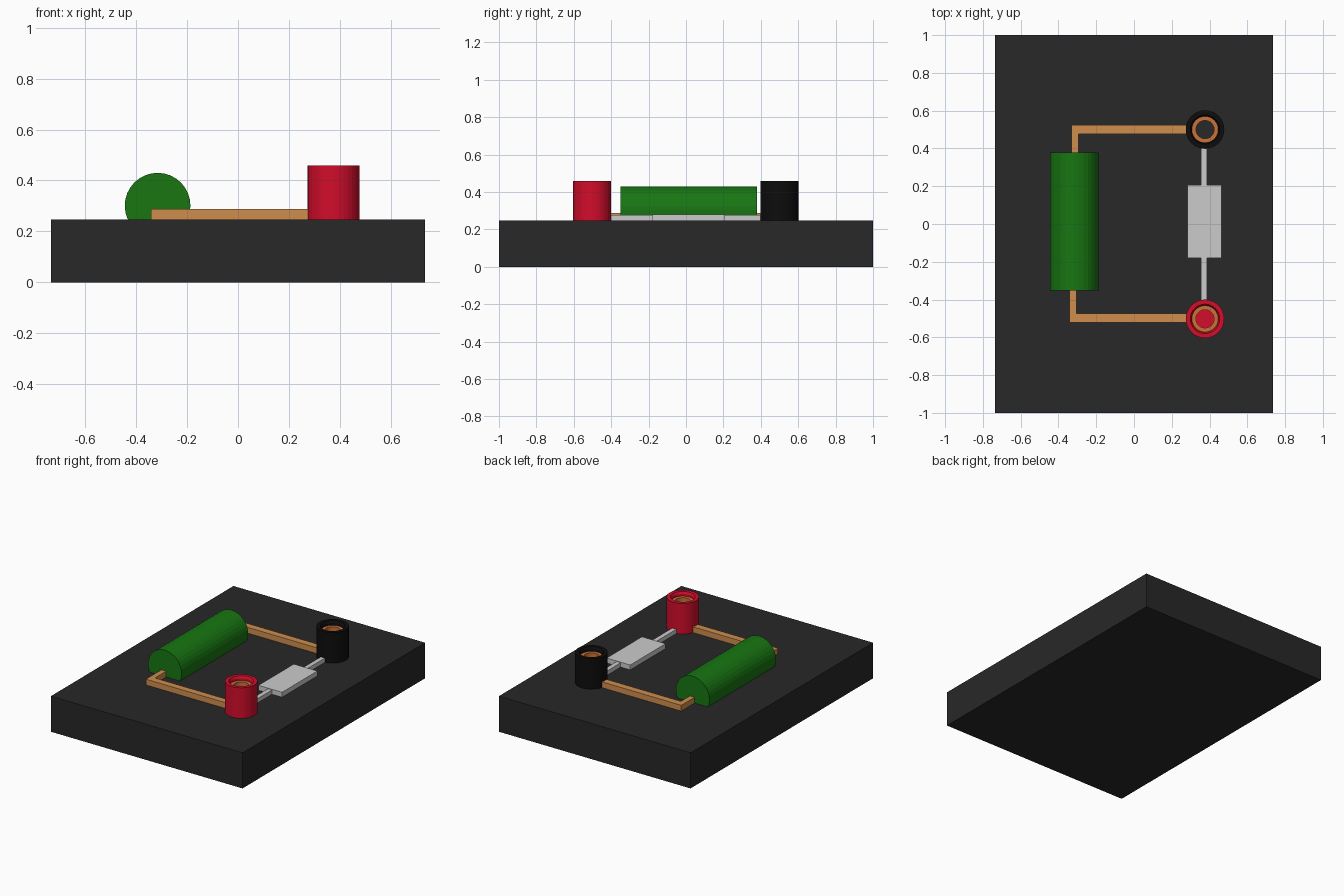
import bpy, bmesh, math
from mathutils import Vector

if "Cube" in bpy.data.objects:
    bpy.data.objects.remove(bpy.data.objects["Cube"])

TOP = 0.247  # upper face of the base board


def material(name, rgb):
    m = bpy.data.materials.new(name)
    m.diffuse_color = (*rgb, 1)
    m.use_nodes = True
    m.node_tree.nodes["Principled BSDF"].inputs["Base Color"].default_value = m.diffuse_color
    return m


BOARD = material("board", (0.021, 0.021, 0.021))
GREEN = material("green", (0.009, 0.18, 0.006))
RED = material("red", (0.65, 0.004, 0.024))
BLACK = material("black", (0.004, 0.004, 0.004))
COPPER = material("copper", (0.62, 0.27, 0.075))
CONTACT = material("contact", (0.6, 0.17, 0.04))


def finish(name, bm, mat=None):
    bmesh.ops.recalc_face_normals(bm, faces=bm.faces)
    me = bpy.data.meshes.new(name)
    bm.to_mesh(me)
    bm.free()
    ob = bpy.data.objects.new(name, me)
    bpy.context.collection.objects.link(ob)
    if mat:
        me.materials.append(mat)
    return ob


def prism(name, outline, z0, z1, mat=None):
    """Extrude a flat xy outline from z0 up to z1."""
    bm = bmesh.new()
    face = bm.faces.new([bm.verts.new((x, y, z0)) for x, y in outline])
    ext = bmesh.ops.extrude_face_region(bm, geom=[face])
    verts = [g for g in ext["geom"] if isinstance(g, bmesh.types.BMVert)]
    bmesh.ops.translate(bm, verts=verts, vec=(0, 0, z1 - z0))
    return finish(name, bm, mat)


def rect(x0, x1, y0, y1):
    return [(x0, y0), (x1, y0), (x1, y1), (x0, y1)]


def lathe(name, profile, x, y, mat, sides=32):
    """Spin an (r, z) profile about a vertical axis at x, y."""
    bm = bmesh.new()
    vs = [bm.verts.new((r, 0, z)) for r, z in profile]
    edges = [bm.edges.new(p) for p in zip(vs, vs[1:])]
    bmesh.ops.spin(bm, geom=vs + edges, cent=(0, 0, 0), axis=(0, 0, 1),
                   angle=math.tau, steps=sides)
    bmesh.ops.remove_doubles(bm, verts=bm.verts, dist=1e-5)
    ob = finish(name, bm, mat)
    ob.location = (x, y, 0)
    return ob


# Base board
prism("base_board", rect(-0.735, 0.735, -1, 1), 0, TOP, BOARD)

# Green coil body lying along y, partly sunk into the board
bpy.ops.mesh.primitive_cylinder_add(vertices=32, radius=0.129, depth=0.73,
                                    location=(-0.316, 0.014, 0.301),
                                    rotation=(math.pi / 2, 0, 0))
coil = bpy.context.object
coil.name = "green_resistor"
coil.data.materials.append(GREEN)

# L-shaped copper strips from the coil to the terminals
prism("front_strip", [(-0.342, -0.521), (0.3, -0.521), (0.3, -0.474),
                      (-0.305, -0.474), (-0.305, -0.34), (-0.342, -0.34)],
      TOP - 0.01, 0.287, COPPER)
prism("back_strip", [(-0.331, 0.525), (-0.331, 0.37), (-0.295, 0.37),
                     (-0.295, 0.477), (0.3, 0.477), (0.3, 0.525)],
      TOP - 0.01, 0.287, COPPER)

# Grey flat component with a lead at each end
prism("flat_component", rect(0.283, 0.464, -0.18, 0.207), TOP - 0.01, 0.281)
for label, y0, y1 in (("front", -0.41, -0.18), ("back", 0.207, 0.41)):
    prism(label + "_lead", rect(0.356, 0.387, y0, y1), TOP - 0.01, 0.277)

# Terminal posts: hollow coloured sleeve, copper contact ring, centre floor
for label, y, mat, core in (("red", -0.502, RED, RED), ("black", 0.5, BLACK, BOARD)):
    lathe(label + "_terminal", [(0, TOP - 0.01), (0.102, TOP - 0.01), (0.102, 0.459),
                                (0.078, 0.459), (0.07, 0.445), (0.07, 0.28), (0, 0.28)],
          0.376, y, mat)
    lathe(label + "_contact", [(0.071, 0.28), (0.071, 0.43), (0.048, 0.43),
                               (0.048, 0.28), (0.071, 0.28)], 0.376, y, CONTACT)
    lathe(label + "_socket_floor", [(0, 0.27), (0.05, 0.27), (0.05, 0.285), (0, 0.285)],
          0.376, y, core)
